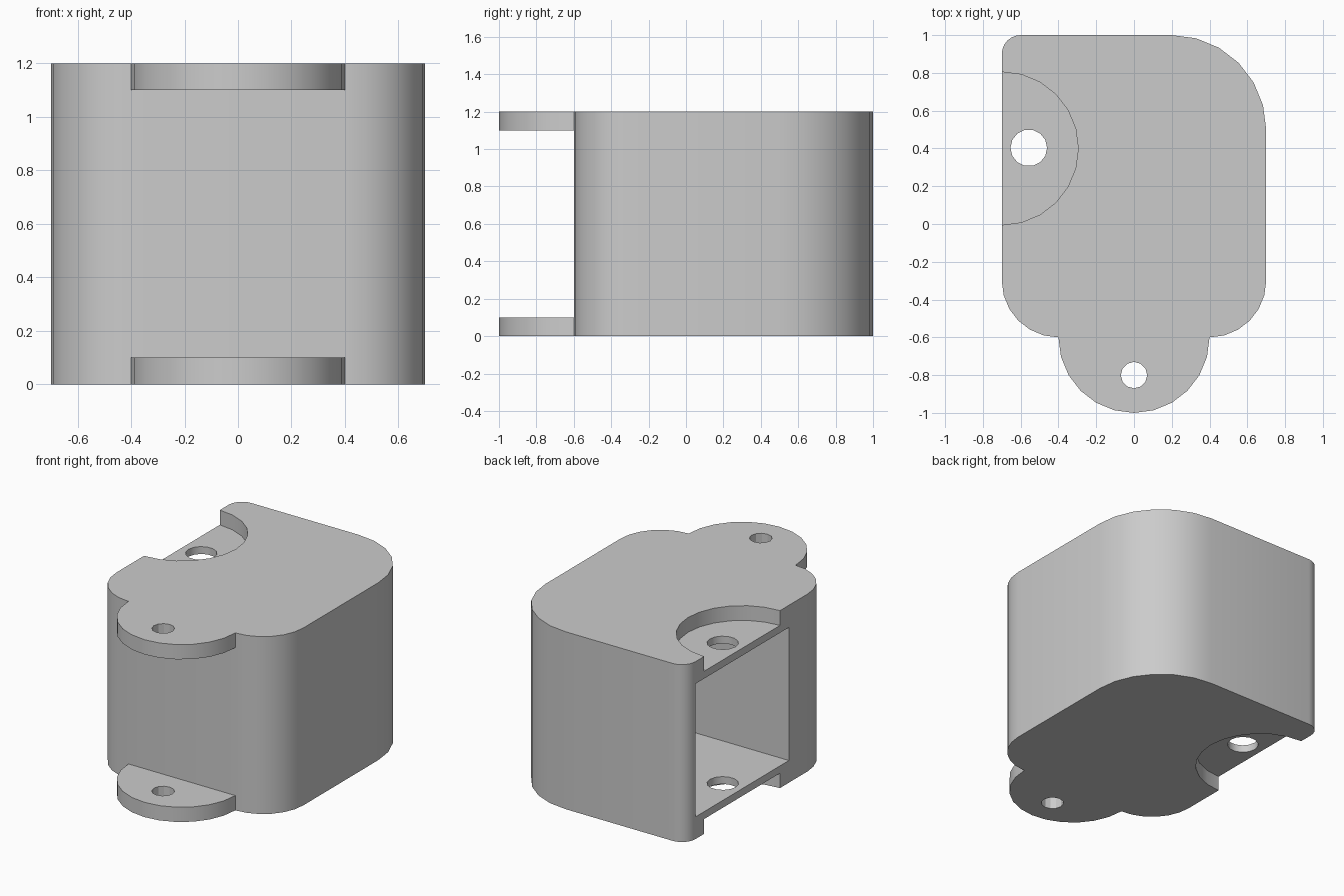
import bpy, bmesh, math

if "Cube" in bpy.data.objects:
    bpy.data.objects.remove(bpy.data.objects["Cube"])

grey = bpy.data.materials.new("plain grey")
grey.diffuse_color = (0.6, 0.6, 0.6, 1)
grey.use_nodes = True
grey.node_tree.nodes["Principled BSDF"].inputs["Base Color"].default_value = grey.diffuse_color


def arc(cx, cy, r, start, end, n):
    """Points along an arc, angles in degrees."""
    return [(cx + r * math.cos(math.radians(start + (end - start) * i / n)),
             cy + r * math.sin(math.radians(start + (end - start) * i / n)))
            for i in range(n + 1)]


def prism(name, outline, z0, z1):
    """Extrude a counter-clockwise outline from z0 to z1."""
    bm = bmesh.new()
    face = bm.faces.new([bm.verts.new((x, y, z0)) for x, y in outline])
    top = bmesh.ops.extrude_face_region(bm, geom=[face])["geom"]
    bmesh.ops.translate(bm, vec=(0, 0, z1 - z0),
                        verts=[v for v in top if isinstance(v, bmesh.types.BMVert)])
    bmesh.ops.recalc_face_normals(bm, faces=bm.faces)
    mesh = bpy.data.meshes.new(name)
    bm.to_mesh(mesh)
    bm.free()
    obj = bpy.data.objects.new(name, mesh)
    obj.data.materials.append(grey)
    bpy.context.collection.objects.link(obj)
    return obj


def select(obj):
    bpy.ops.object.select_all(action='DESELECT')
    obj.select_set(True)
    bpy.context.view_layer.objects.active = obj


def cut(obj, cutter):
    """Subtract the cutter and remove it."""
    cutter.hide_render = True
    mod = obj.modifiers.new("cut", 'BOOLEAN')
    mod.operation, mod.solver, mod.object = 'DIFFERENCE', 'EXACT', cutter
    select(obj)
    bpy.ops.object.modifier_apply(modifier=mod.name)
    bpy.data.objects.remove(cutter)


def circle(cx, cy, r, n):
    return arc(cx, cy, r, 0, 360, n)[:-1]


def finish(obj):
    select(obj)
    bpy.ops.object.shade_smooth_by_angle(angle=math.radians(29))


# Housing with a different radius at the back corners
outline = (arc(0.4, -0.3, 0.3, -90, 0, 6) + arc(0.2, 0.5, 0.5, 0, 90, 6)
           + arc(-0.6, 0.9, 0.1, 90, 180, 6) + arc(-0.4, -0.3, 0.3, 180, 270, 6))
housing = prism("housing", outline, 0, 1.2)

# Rectangular pocket open on the left side
cut(housing, prism("pocket_cutter",
                   [(-0.9, -0.1), (0.4, -0.1), (0.4, 0.9), (-0.9, 0.9)], 0.15, 1.05))

# Round recesses in top and bottom, then the pin hole through both thin plates
for z0, z1 in ((1.1, 1.3), (-0.1, 0.1)):
    cut(housing, prism("recess_cutter", circle(-0.7, 0.4, 0.405, 24), z0, z1))
cut(housing, prism("pin_hole_cutter", circle(-0.557, 0.403, 0.097, 14), -0.2, 1.4))
finish(housing)

# Half-round hinge tabs at the front, each with a pin hole
for name, z0 in (("lower_tab", 0.0), ("upper_tab", 1.1)):
    tab = prism(name, arc(0, -0.6, 0.4, 180, 360, 12), z0, z0 + 0.1)
    cut(tab, prism("tab_hole_cutter", circle(0, -0.8, 0.07, 12), z0 - 0.1, z0 + 0.2))
    finish(tab)
